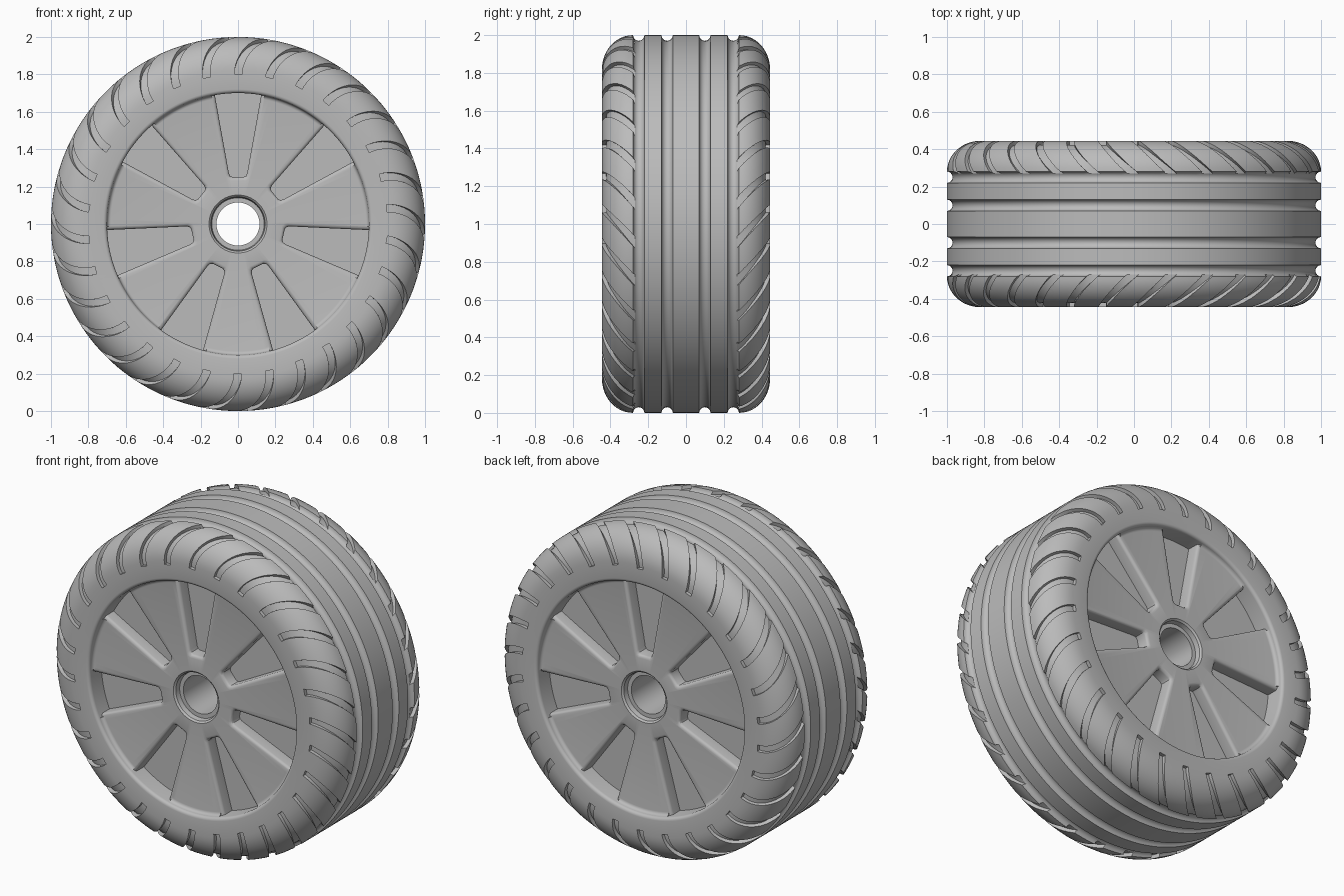
import bpy, bmesh
from math import sin, cos, tan, pi, radians
from mathutils import Vector

if "Cube" in bpy.data.objects:
    bpy.data.objects.remove(bpy.data.objects["Cube"])

grey = bpy.data.materials.new("plain grey")
grey.use_nodes = True
GREY = (0.5, 0.5, 0.5, 1)
grey.diffuse_color = GREY
grey.node_tree.nodes["Principled BSDF"].inputs["Base Color"].default_value = GREY


def place(r, y, a):
    """Point at radius r and angle a around the axle."""
    return Vector((r * cos(a), y, 1 + r * sin(a)))


def loft(bm, rings, closed=False):
    """Skin equal vertex rings; cap the ends unless the loft closes on itself."""
    rings = [[bm.verts.new(p) for p in ring] for ring in rings]
    n = len(rings[0])
    pairs = list(zip(rings, rings[1:]))
    if closed:
        pairs.append((rings[-1], rings[0]))
    else:
        bm.faces.new(rings[0])
        bm.faces.new(rings[-1])
    for a, b in pairs:
        for i in range(n):
            j = (i + 1) % n
            bm.faces.new((a[i], a[j], b[j], b[i]))


def finish(bm, name):
    bmesh.ops.recalc_face_normals(bm, faces=bm.faces)
    mesh = bpy.data.meshes.new(name)
    bm.to_mesh(mesh)
    bm.free()
    mesh.materials.append(grey)
    ob = bpy.data.objects.new(name, mesh)
    bpy.context.collection.objects.link(ob)
    return ob


def lathe(name, half, steps=180):
    """Spin a half profile, mirrored in y, around the axle."""
    profile = half + [(r, -y) for r, y in reversed(half)]
    bm = bmesh.new()
    loft(bm, [[place(r, y, 2 * pi * k / steps) for r, y in profile]
              for k in range(steps)], closed=True)
    return finish(bm, name)


def carve(ob, cutter):
    cutter.hide_render = True
    mod = ob.modifiers.new("carve", "BOOLEAN")
    mod.operation = "DIFFERENCE"
    mod.solver = "EXACT"
    mod.object = cutter
    bpy.ops.object.select_all(action="DESELECT")
    bpy.context.view_layer.objects.active = ob
    ob.select_set(True)
    bpy.ops.object.modifier_apply(modifier=mod.name)
    bpy.data.objects.remove(cutter)
    bpy.ops.object.shade_smooth_by_angle(angle=radians(32))


def arc(cr, cy, ar, ay, start, end, n):
    """Elliptic arc in the (radius, y) plane, angles in degrees from +radius."""
    return [(cr + ar * cos(radians(start + (end - start) * i / n)),
             cy + ay * sin(radians(start + (end - start) * i / n))) for i in range(n + 1)]


# Tyre: lip, sidewall, round shoulder and two ring grooves per side
WALL, EDGE = 0.445, 0.28
shoulder = arc(0.82, EDGE, 0.18, WALL - EDGE, 90, 0, 12)
tyre = lathe("tyre", [(0.70, 0.2)] + arc(0.72, 0.425, 0.02, 0.02, 180, 90, 4)
             + shoulder
             + arc(1, 0.25, 0.03, 0.03, 90, 270, 8)
             + arc(1, 0.1, 0.03, 0.03, 90, 270, 8))

# Curved shoulder grooves, swept clockwise from sidewall to outer ring groove
path = [(0.80, WALL)] + shoulder + [(1, 0.25)]
GROOVES, SWEEP, HALF_WIDTH = 30, radians(13), 0.02
lengths = [0]
for (r0, y0), (r1, y1) in zip(path, path[1:]):
    lengths.append(lengths[-1] + ((r1 - r0) ** 2 + (y1 - y0) ** 2) ** 0.5)
bm = bmesh.new()
for side in (1, -1):
    for k in range(GROOVES):
        start = pi / 2 + 2 * pi * k / GROOVES
        angles = [start - SWEEP * (s / lengths[-1]) ** 1.7 for s in lengths]
        pts = [place(r, side * y, a) for (r, y), a in zip(path, angles)]
        rings = []
        for i, p in enumerate(pts):
            lo, hi = max(i - 1, 0), min(i + 1, len(pts) - 1)
            along = (pts[hi] - pts[lo]).normalized()
            dr, dy = path[hi][0] - path[lo][0], path[hi][1] - path[lo][1]
            out = (place(-dy, side * dr, angles[i]) - Vector((0, 0, 1))).normalized()
            across = along.cross(out).normalized() * HALF_WIDTH
            top, low = p + out * 0.03, p - out * 0.022
            rings.append([top - across, top + across, low + across, low - across])
        loft(bm, rings)
carve(tyre, finish(bm, "groove_cutter"))

# Rim: stepped bore, flat hub and spoke face, fillet into the tyre
FACE, FLOOR = 0.405, 0.325
rim = lathe("rim", [(0.115, FACE - 0.04), (0.14, FACE - 0.04), (0.145, FACE - 0.01),
                    (0.155, FACE)]
            + arc(0.68, FACE + 0.02, 0.02, 0.02, 270, 360, 4)
            + [(0.71, FACE + 0.02)])

# Seven tapering pockets per side, with softened spoke edges
SPOKES, TAPER, HUB = 7, tan(radians(10.2)), 0.25
levels = [(FLOOR, 0), (FACE - 0.018, 0), (FACE - 0.009, 0.0025), (FACE - 0.0025, 0.009),
          (FACE, 0.018), (FACE + 0.1, 0.018)]
bm = bmesh.new()
for side in (1, -1):
    for k in range(SPOKES):
        turn = pi / 2 + 2 * pi * k / SPOKES
        rings = []
        for y, grow in levels:
            hub = HUB - grow
            edge = [(0.73, 0.73 * TAPER + grow)]
            edge += [(hub + d, (hub + d) * TAPER + grow - inset)
                     for d, inset in ((0.022, 0), (0.008, 0.004), (0.0, 0.016))]
            outline = edge + [(u, -v) for u, v in reversed(edge)]
            rings.append([Vector((u * cos(turn) - v * sin(turn), side * y,
                                  1 + u * sin(turn) + v * cos(turn))) for u, v in outline])
        loft(bm, rings)
carve(rim, finish(bm, "pocket_cutter"))
